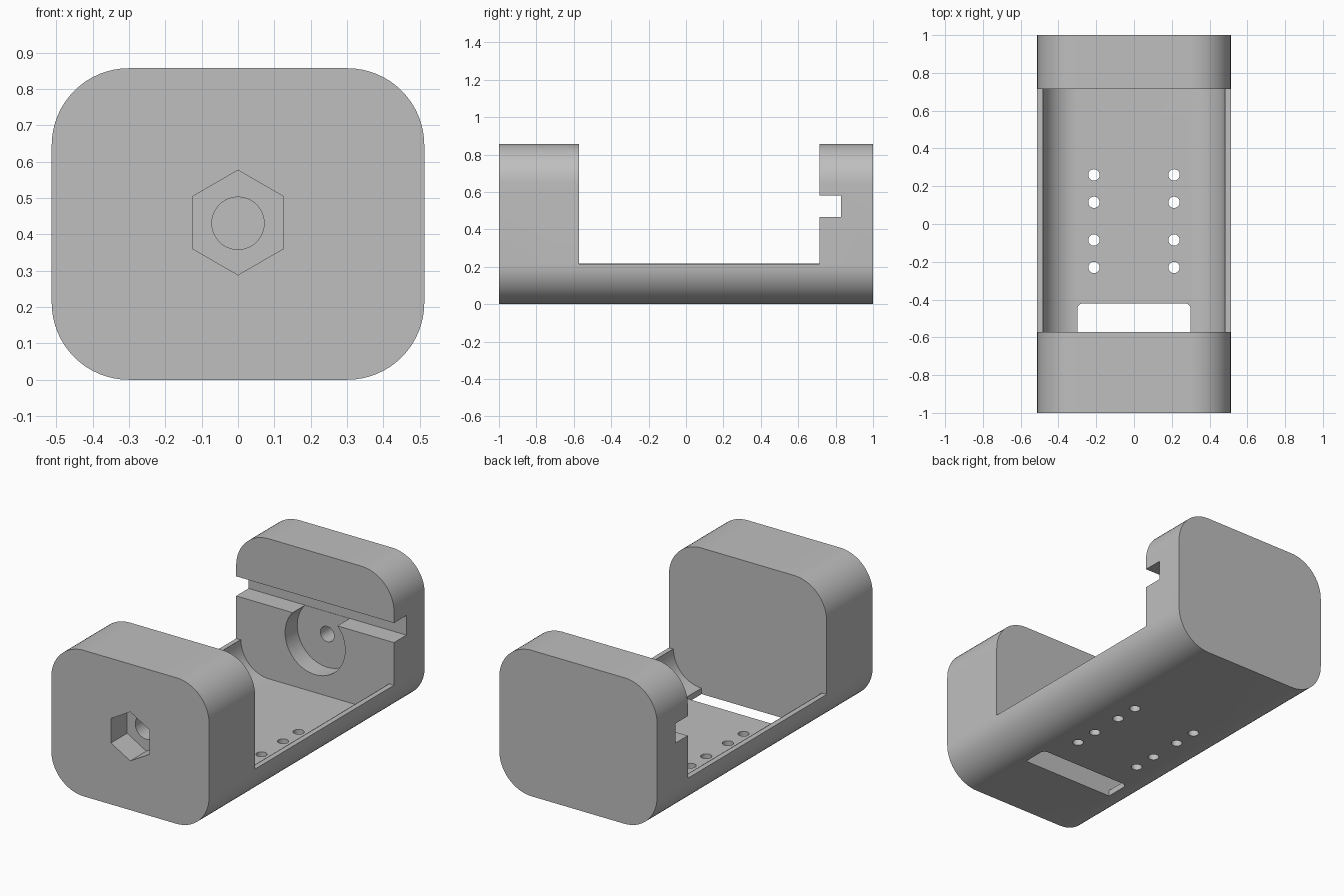
import bpy, bmesh, math

if "Cube" in bpy.data.objects:
    bpy.data.objects.remove(bpy.data.objects["Cube"], do_unlink=True)

grey = bpy.data.materials.new("plain_grey")
grey.use_nodes = True
colour = (0.52, 0.52, 0.52, 1)
grey.diffuse_color = colour
grey.node_tree.nodes["Principled BSDF"].inputs["Base Color"].default_value = colour

WIDTH, HEIGHT, RADIUS = 1.025, 0.857, 0.212   # outer section
RIM, WALL, FLOOR = 0.215, 0.03, 0.035         # open tray
FRONT_INNER, BACK_INNER = -0.573, 0.715       # inner faces of the end blocks


def arc(cx, cy, r, start, end, steps=16):
    angles = [math.radians(start + (end - start) * i / steps) for i in range(steps + 1)]
    return [(cx + r * math.cos(a), cy + r * math.sin(a)) for a in angles]


def ring(cx, cy, r, sides=48, turn=0):
    return arc(cx, cy, r, turn, turn + 360, sides)[:-1]


def box(x0, x1, y0, y1):
    return [(x0, y0), (x1, y0), (x1, y1), (x0, y1)]


def prism(name, outline, axis, low, high):
    """Extrude an outline along y (outline in x, z) or z (outline in x, y)."""
    def place(p, d):
        return (p[0], d, p[1]) if axis == "y" else (p[0], p[1], d)
    bm = bmesh.new()
    a = [bm.verts.new(place(p, low)) for p in outline]
    b = [bm.verts.new(place(p, high)) for p in outline]
    bm.faces.new(a)
    bm.faces.new(b)
    for i in range(len(a)):
        j = (i + 1) % len(a)
        bm.faces.new((a[i], a[j], b[j], b[i]))
    bmesh.ops.recalc_face_normals(bm, faces=bm.faces)
    mesh = bpy.data.meshes.new(name)
    bm.to_mesh(mesh)
    bm.free()
    mesh.materials.append(grey)
    obj = bpy.data.objects.new(name, mesh)
    bpy.context.collection.objects.link(obj)
    return obj


def cut(target, cutter):
    mod = target.modifiers.new(cutter.name, "BOOLEAN")
    mod.operation, mod.solver, mod.object = "DIFFERENCE", "EXACT", cutter
    bpy.context.view_layer.objects.active = target
    bpy.ops.object.modifier_apply(modifier=mod.name)
    bpy.data.objects.remove(cutter, do_unlink=True)


# Solid rounded body
cx, top = WIDTH / 2 - RADIUS, HEIGHT - RADIUS
section = (arc(cx, top, RADIUS, 0, 90) + arc(-cx, top, RADIUS, 90, 180)
           + arc(-cx, RADIUS, RADIUS, 180, 270) + arc(cx, RADIUS, RADIUS, 270, 360))
body = prism("cradle_body", section, "y", -1, 1)

# Open middle with a thin-walled tray
r = RADIUS - WALL
trough = (arc(-cx, FLOOR + r, r, 180, 270) + arc(cx, FLOOR + r, r, 270, 360)
          + [(cx + r, RIM), (1, RIM), (1, 1), (-1, 1), (-1, RIM), (-cx - r, RIM)])
cut(body, prism("trough", trough, "y", FRONT_INNER, BACK_INNER))

# Hexagonal nut recess and blind bolt hole in the front block
mid = HEIGHT / 2 + 0.004
cut(body, prism("nut_recess", ring(0, mid, 0.144, 6, 30), "y", -1.1, -0.85))
cut(body, prism("bolt_hole", ring(0, mid - 0.002, 0.072), "y", -0.9, -0.72))

# Cross groove, round pocket and small hole in the back block
cut(body, prism("cross_groove", box(-1, 1, 0.465, 0.58), "y", 0.6, 0.83))
cut(body, prism("round_pocket", ring(0, 0.335, 0.195, 64), "y", 0.6, 0.828))
cut(body, prism("pocket_hole", ring(0, 0.335, 0.045, 32), "y", 0.75, 0.93))

# Cable slot through the floor beside the front block
c = 0.03
slot = ([(-0.3, FRONT_INNER), (0.3, FRONT_INNER)]
        + arc(0.3 - c, -0.42 - c, c, 0, 90, 8) + arc(c - 0.3, -0.42 - c, c, 90, 180, 8))
cut(body, prism("cable_slot", slot, "z", -0.1, 0.1))

# Two rows of mounting holes
for x in (-0.212, 0.212):
    for y in (-0.23, -0.085, 0.115, 0.26):
        cut(body, prism("mounting_hole", ring(x, y, 0.03, 32), "z", -0.1, 0.1))

bpy.ops.object.select_all(action="DESELECT")
body.select_set(True)
bpy.context.view_layer.objects.active = body
bpy.ops.object.shade_smooth_by_angle(angle=math.radians(30))
